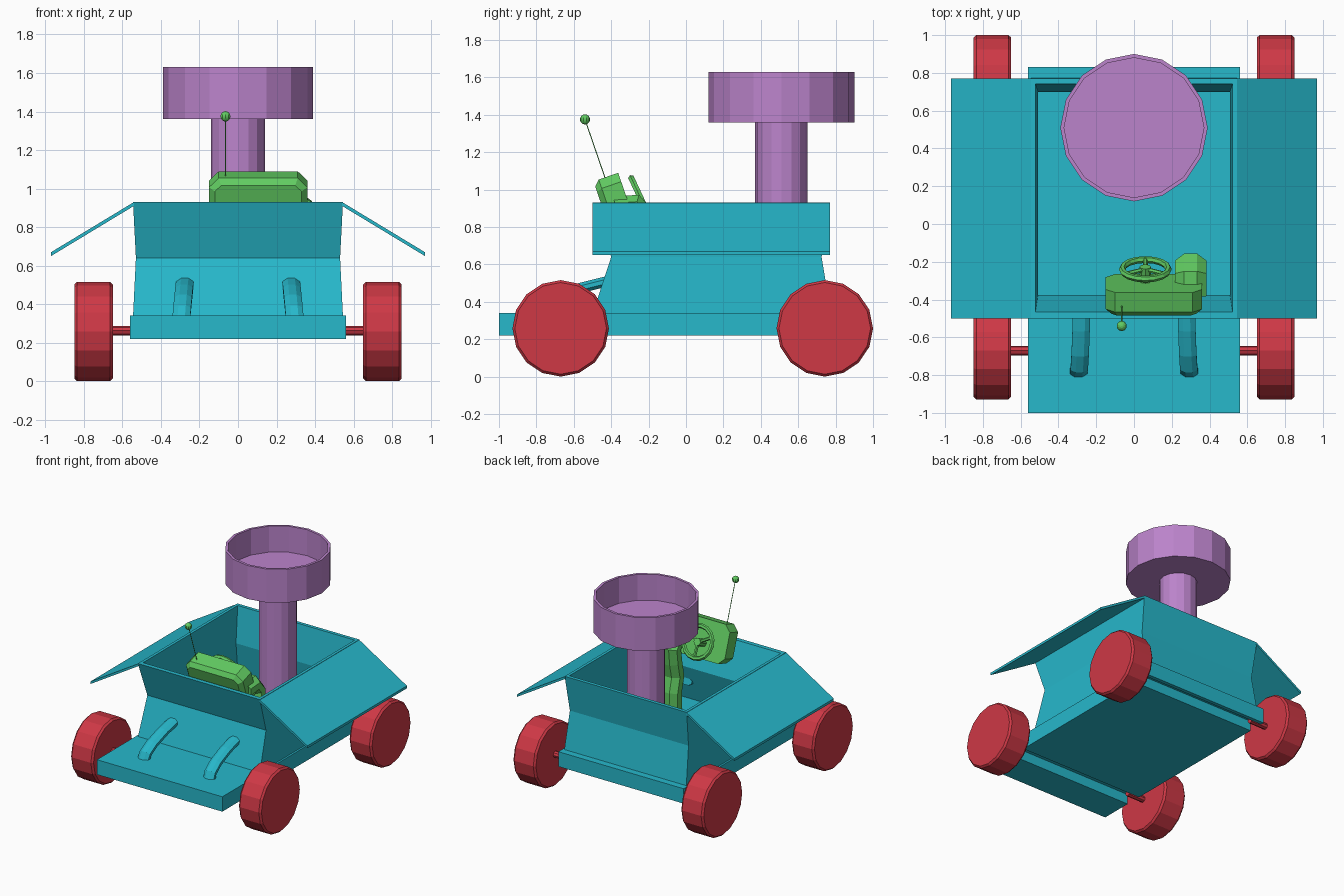
import bpy, bmesh
from math import pi, cos, sin, radians
from mathutils import Vector, Matrix

if "Cube" in bpy.data.objects:
    bpy.data.objects.remove(bpy.data.objects["Cube"])


def material(name, rgb):
    m = bpy.data.materials.new(name)
    m.diffuse_color = (*rgb, 1)
    m.use_nodes = True
    m.node_tree.nodes["Principled BSDF"].inputs["Base Color"].default_value = m.diffuse_color
    return m


TEAL = material("teal", (0.02, 0.48, 0.6))
RED = material("red", (0.62, 0.04, 0.06))
GREEN = material("green", (0.12, 0.6, 0.12))
PURPLE = material("purple", (0.5, 0.23, 0.6))


def finish(name, bm, mat):
    bmesh.ops.recalc_face_normals(bm, faces=bm.faces)
    me = bpy.data.meshes.new(name)
    bm.to_mesh(me)
    bm.free()
    me.materials.append(mat)
    ob = bpy.data.objects.new(name, me)
    bpy.context.collection.objects.link(ob)
    return ob


def loft(name, rings, mat):
    """Skin equal-length rings of points and cap both ends."""
    bm = bmesh.new()
    loops = [[bm.verts.new(p) for p in r] for r in rings]
    n = len(loops[0])
    for a, b in zip(loops, loops[1:]):
        for i in range(n):
            j = (i + 1) % n
            bm.faces.new((a[i], a[j], b[j], b[i]))
    bm.faces.new(loops[0])
    bm.faces.new(loops[-1])
    return finish(name, bm, mat)


def extrude_x(name, yz, x0, x1, mat):
    return loft(name, [[(x, y, z) for y, z in yz] for x in (x0, x1)], mat)


def lathe(name, origin, axis, profile, sides, mat):
    """Rings of (radius, height) turned round an axis."""
    q = Vector((0, 0, 1)).rotation_difference(Vector(axis))
    o = Vector(origin)
    rings = [[o + q @ Vector((r * cos(2 * pi * i / sides), r * sin(2 * pi * i / sides), h))
              for i in range(sides)] for r, h in profile]
    return loft(name, rings, mat)


def rod(name, a, b, r, sides, mat):
    d = Vector(b) - Vector(a)
    return lathe(name, a, d, [(r, 0), (r, d.length)], sides, mat)


def sweep_yz(name, x, path, rx, rt, sides, mat):
    """Oval bar along a path of (y, z) points; x is a start/end pair."""
    pts = [Vector((0, *p)) for p in path]
    rings = []
    for k, p in enumerate(pts):
        t = (pts[min(k + 1, len(pts) - 1)] - pts[max(k - 1, 0)]).normalized()
        n = Vector((1, 0, 0)).cross(t)
        xc = x[0] + (x[1] - x[0]) * k / (len(pts) - 1)
        rings.append([p + Vector((xc + rx * cos(a), 0, 0)) + n * rt * sin(a)
                      for a in [2 * pi * (i + .5) / sides for i in range(sides)]])
    return loft(name, rings, mat)


# Chassis slab with two axle channels underneath
extrude_x("chassis", [(-1, .34), (-1, .22), (-.74, .22), (-.74, .3), (-.61, .3), (-.61, .22),
                      (.68, .22), (.68, .3), (.8, .3), (.8, .22), (.83, .22), (.83, .34)],
          -.56, .56, TEAL)


# Open tub, pinched at mid height
def rect(x, y0, y1, z):
    return [(-x, y0, z), (x, y0, z), (x, y1, z), (-x, y1, z)]


loft("tub", [rect(.545, -.5, .775, .335), rect(.53, -.4, .725, .64), rect(.545, -.5, .77, .93),
             rect(.522, -.465, .742, .93), rect(.508, -.375, .7, .645), rect(.52, -.46, .745, .35)], TEAL)

for s, side in ((-1, "left"), (1, "right")):
    # Sloping side flaps
    flap = [(.54, .93), (.97, .67), (.97, .65), (.54, .91)]
    loft(side + "_flap", [[(s * x, y, z) for x, z in flap] for y in (-.5, .77)], TEAL)
    # Curved bars on the front deck
    sweep_yz(side + "_front_bar", (s * .295, s * .275),
             [(-.79, .32), (-.765, .375), (-.69, .425), (-.56, .475), (-.4, .515)], .05, .03, 8, TEAL)
    # Wheels and axle stubs
    for y, end in ((-.67, "front"), (.742, "rear")):
        lathe(f"{end}_{side}_wheel", (s * .65, y, .258), (s, 0, 0),
              [(.245, 0), (.258, .015), (.258, .185), (.245, .2)], 16, RED)
        rod(f"{end}_{side}_axle", (s * .5, y, .262), (s * .66, y, .262), .025, 8, RED)

# Post and open drum
rod("post", (0, .51, .345), (0, .51, 1.37), .14, 16, PURPLE)
lathe("drum", (0, .51, 0), (0, 0, 1),
      [(.39, 1.36), (.39, 1.63), (.37, 1.63), (.37, 1.42)], 16, PURPLE)

# Tilted control panel
bm = bmesh.new()
bmesh.ops.create_cube(bm, size=1, matrix=Matrix.Diagonal((.51, .14, .3, 1)))
along_y = [e for e in bm.edges if abs(e.verts[0].co.y - e.verts[1].co.y) > .1]
bmesh.ops.bevel(bm, geom=along_y, offset=.05, segments=1, affect='EDGES')
front = [e for e in bm.edges if all(v.co.y < -.06 for v in e.verts)]
bmesh.ops.bevel(bm, geom=front, offset=.03, segments=1, affect='EDGES')
bm.transform(Matrix.Translation((.105, -.38, .925)) @ Matrix.Rotation(radians(19), 4, 'X'))
finish("control_panel", bm, GREEN)

# Bent support column under the panel
sweep_yz("panel_support", (.3, .3), [(-.38, .9), (-.27, .91), (-.22, .85), (-.235, .74),
                                     (-.26, .62), (-.23, .5), (-.23, .345)], .09, .07, 8, GREEN)

# Steering wheel with spokes and shaft
C = Vector((.06, -.24, .95))
R = Matrix.Rotation(radians(-65), 3, 'X')
bpy.ops.mesh.primitive_torus_add(major_segments=16, minor_segments=6, major_radius=.122,
                                 minor_radius=.018, location=C, rotation=(radians(-65), 0, 0))
wheel = bpy.context.object
wheel.name = "steering_wheel"
wheel.data.materials.append(GREEN)
for i in range(3):
    a = pi / 2 + i * 2 * pi / 3
    rod(f"spoke_{i + 1}", C, C + R @ Vector((.12 * cos(a), .12 * sin(a), 0)), .013, 6, GREEN)
rod("steering_shaft", C - R @ Vector((0, 0, .1)), C + R @ Vector((0, 0, .015)), .03, 8, GREEN)

# Antenna with ball tip
tip = Vector((-.065, -.54, 1.375))
rod("antenna", (-.065, -.425, 1.04), tip, .003, 6, GREEN)
bm = bmesh.new()
bmesh.ops.create_uvsphere(bm, u_segments=10, v_segments=8, radius=.027, matrix=Matrix.Translation(tip))
finish("antenna_ball", bm, GREEN)
